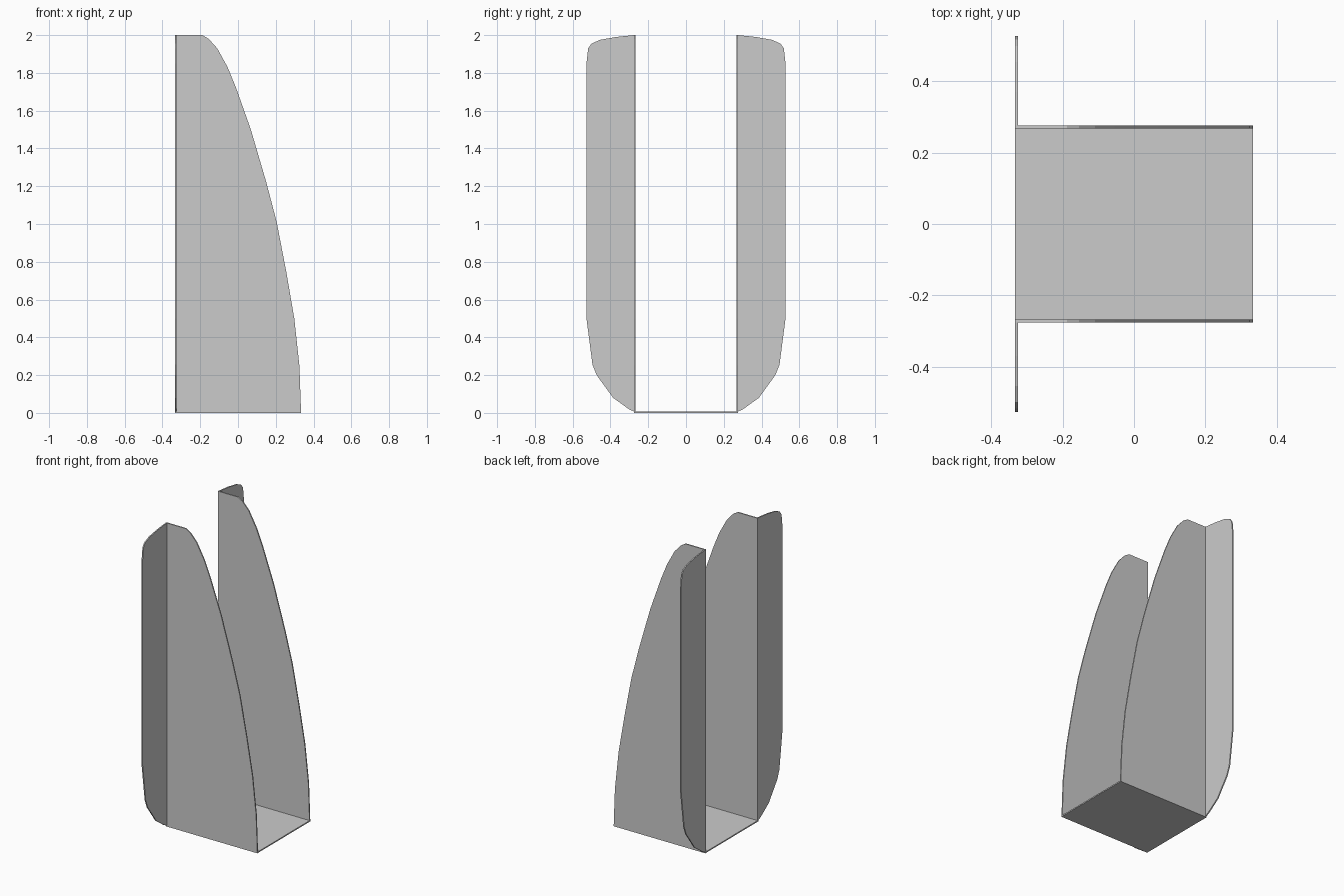
import bpy, bmesh
from mathutils import Vector

if "Cube" in bpy.data.objects:
    bpy.data.objects.remove(bpy.data.objects["Cube"])

T = 0.008            # sheet thickness
HX, HY = 0.334, 0.276  # half depth, half channel width


def plate(name, points, direction):
    """Extrude a planar outline into a thin sheet."""
    bm = bmesh.new()
    face = bm.faces.new([bm.verts.new(p) for p in points])
    ext = bmesh.ops.extrude_face_region(bm, geom=[face])
    verts = [v for v in ext["geom"] if isinstance(v, bmesh.types.BMVert)]
    bmesh.ops.translate(bm, verts=verts, vec=Vector(direction) * T)
    bmesh.ops.recalc_face_normals(bm, faces=bm.faces)
    mesh = bpy.data.meshes.new(name)
    bm.to_mesh(mesh)
    bm.free()
    obj = bpy.data.objects.new(name, mesh)
    bpy.context.collection.objects.link(obj)
    return obj


# Curved outline of the side walls (x, z)
wall = [(-HX, 0), (HX, 0), (0.325, 0.25), (0.298, 0.5), (0.255, 0.75),
        (0.205, 1.01), (0.15, 1.22), (0.068, 1.5), (-0.01, 1.72),
        (-0.055, 1.83), (-0.11, 1.93), (-0.155, 1.98), (-0.188, 2),
        (-HX, 2)]

# Rounded outline of the back flanges (y, z)
flange = [(HY, 0.008), (0.30, 0.018), (0.386, 0.08), (0.473, 0.2),
          (0.495, 0.255), (0.527, 0.5), (0.527, 1.85), (0.518, 1.93),
          (0.50, 1.955), (0.455, 1.975), (0.37, 1.99), (HY, 2)]

# Mirrored walls and flanges
for side, s in (("left", -1), ("right", 1)):
    plate("side_wall_" + side, [(x, s * HY, z) for x, z in wall], (0, -s, 0))
    plate("back_flange_" + side, [(-HX, s * y, z) for y, z in flange], (1, 0, 0))

# Floor sheet fitted between the walls
w = HY - T
plate("floor", [(-HX, -w, 0), (HX, -w, 0), (HX, w, 0), (-HX, w, 0)], (0, 0, 1))
